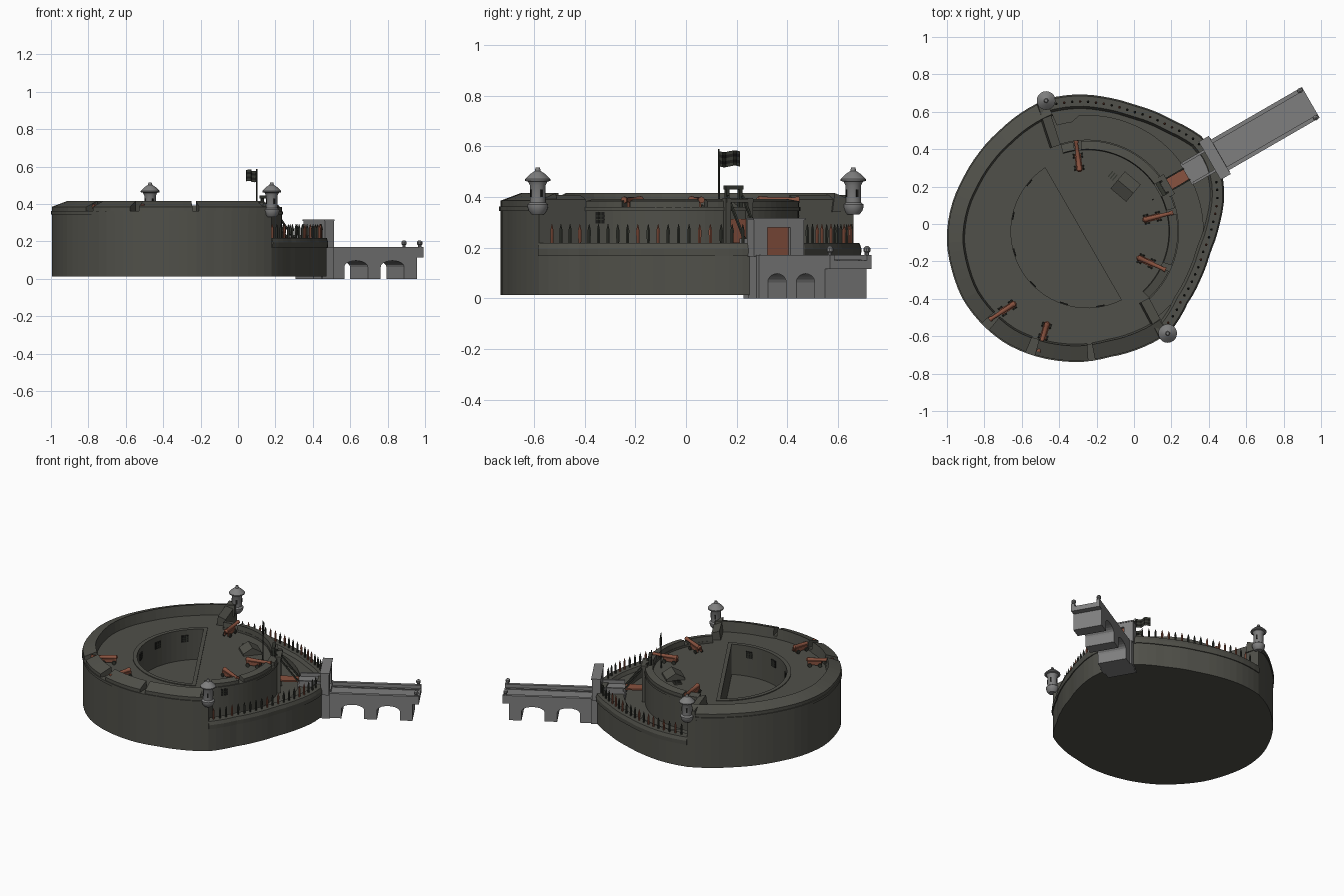
import bpy, bmesh, math, random
from math import sin, cos, radians, pi
from mathutils import Matrix, Vector

if "Cube" in bpy.data.objects:
    bpy.data.objects.remove(bpy.data.objects["Cube"])

random.seed(3)
CX, CY = -0.25, -0.04          # centre of the round keep
AX = radians(30)               # axis of gate and bridge
FRAME = Matrix.Translation((CX, CY, 0)) @ Matrix.Rotation(AX, 4, 'Z')

def mat(name, c):
    m = bpy.data.materials.new(name)
    m.diffuse_color = (*c, 1)
    m.use_nodes = True
    m.node_tree.nodes["Principled BSDF"].inputs["Base Color"].default_value = m.diffuse_color
    return m
STONE = mat("dark_stone", (0.08, 0.08, 0.067))
GREY = mat("grey_stone", (0.21, 0.21, 0.21))
WOOD = mat("red_wood", (0.25, 0.085, 0.05))
IRON = mat("dark_iron", (0.035, 0.038, 0.03))
BLACK = mat("window_dark", (0.012, 0.012, 0.011))

def add(name, me, *mats):
    for m in mats:
        me.materials.append(m)
    ob = bpy.data.objects.new(name, me)
    bpy.context.collection.objects.link(ob)
    return ob

def mesh(name, verts, faces, m, M=Matrix()):
    me = bpy.data.meshes.new(name)
    me.from_pydata([M @ Vector(v) for v in verts], [], faces)
    bm = bmesh.new(); bm.from_mesh(me)
    bmesh.ops.recalc_face_normals(bm, faces=bm.faces)
    bm.to_mesh(me); bm.free()
    return add(name, me, m)

def box(name, c, s, m, M=Matrix(), rot=0, tilt=0):
    T = M @ Matrix.Translation(c) @ Matrix.Rotation(rot, 4, 'Z') @ Matrix.Rotation(tilt, 4, 'Y')
    v = [(x * s[0] / 2, y * s[1] / 2, z * s[2] / 2) for x in (-1, 1) for y in (-1, 1) for z in (-1, 1)]
    f = [(0, 1, 3, 2), (4, 6, 7, 5), (0, 4, 5, 1), (2, 3, 7, 6), (0, 2, 6, 4), (1, 5, 7, 3)]
    return mesh(name, v, f, m, T)

def lathe(name, prof, n, m, M):
    v = [(r * cos(2 * pi * i / n), r * sin(2 * pi * i / n), z) for r, z in prof for i in range(n)]
    f = [(k * n + i, k * n + (i + 1) % n, (k + 1) * n + (i + 1) % n, (k + 1) * n + i)
         for k in range(len(prof) - 1) for i in range(n)]
    f += [tuple(range(n)), tuple(range((len(prof) - 1) * n, len(prof) * n))]
    ob = mesh(name, v, f, m, M)
    for p in ob.data.polygons:
        p.use_smooth = True
    ob.data.set_sharp_from_angle(angle=radians(35))
    return ob

def prism(name, loops, z0, z1, m, M=Matrix()):
    # filled outline (later loops are holes) extruded from z0 to z1
    cu = bpy.data.curves.new(name, 'CURVE')
    cu.dimensions, cu.fill_mode, cu.extrude = '2D', 'BOTH', (z1 - z0) / 2
    for lp in loops:
        s = cu.splines.new('POLY')
        s.points.add(len(lp) - 1)
        for p, q in zip(s.points, lp):
            p.co = (q[0], q[1], 0, 1)
        s.use_cyclic_u, s.use_smooth = True, False
    tmp = bpy.data.objects.new("tmp", cu)
    bpy.context.collection.objects.link(tmp)
    me = bpy.data.meshes.new_from_object(tmp.evaluated_get(bpy.context.evaluated_depsgraph_get()))
    bpy.data.objects.remove(tmp)
    me.transform(M @ Matrix.Translation((0, 0, (z0 + z1) / 2)))
    me.materials.clear()
    return add(name, me, m)

def sweep(name, path, prof, m):
    # profile (inward distance, z) carried along a counter-clockwise path
    v, k = [], len(prof)
    for i, p in enumerate(path):
        a, b = path[max(i - 1, 0)], path[min(i + 1, len(path) - 1)]
        d = Vector((b[0] - a[0], b[1] - a[1])).normalized()
        v += [(p[0] - d.y * o, p[1] + d.x * o, z) for o, z in prof]
    f = [(i * k + j, i * k + (j + 1) % k, (i + 1) * k + (j + 1) % k, (i + 1) * k + j)
         for i in range(len(path) - 1) for j in range(k)]
    f += [tuple(range(k)), tuple(range(len(v) - k, len(v)))]
    return mesh(name, v, f, m)

# Fort outline, stored as radius by angle around the keep
PTS = [(.18, -.58), (.28, -.42), (.35, -.29), (.40, -.15), (.45, 0), (.475, .15), (.465, .26), (.43, .36),
       (.36, .46), (.2, .55), (0, .63), (-.15, .67), (-.29, .685), (-.47, .66), (-.6, .59), (-.71, .5),
       (-.83, .37), (-.91, .24), (-.96, .13), (-.99, 0), (-.995, -.1), (-.97, -.24), (-.91, -.4), (-.81, -.53),
       (-.69, -.63), (-.56, -.69), (-.41, -.725), (-.26, -.73), (-.13, -.705), (.03, -.66), (.18, -.58)]
POLAR = []
for x, y in PTS:
    a = math.degrees(math.atan2(y - CY, x - CX))
    while POLAR and a < POLAR[-1][0]:
        a += 360
    POLAR.append((a, math.hypot(x - CX, y - CY)))
TB, TA, TE = POLAR[0][0], POLAR[13][0], POLAR[-1][0]   # angles of the two turrets

def at(a, r):
    return (CX + r * cos(radians(a)), CY + r * sin(radians(a)))
def rim(a):
    for (a0, r0), (a1, r1) in zip(POLAR, POLAR[1:]):
        if a <= a1 + 1e-6:
            return at(a, r0 + (r1 - r0) * (a - a0) / (a1 - a0))
def span(a0, a1, fn, step=4):
    n = max(2, round((a1 - a0) / step))
    return [fn(a0 + (a1 - a0) * i / n) for i in range(n + 1)]
def keep(a):
    return at(a, 0.485)
def dshape(r, cut):
    e = math.degrees(math.asin(cut / r))
    return span(120 + e, 300 - e, lambda a: at(a, r), 5)

# Foundation, raised body with D-shaped court, low terrace with ditch
left, right = span(TA, TE, rim), span(TB, TA, rim)
prism("foundation", [left[:-1] + right[:-1]], 0.012, 0.14, STONE)
prism("high_body", [left + span(-47, 107, keep), dshape(0.408, 0.025)], 0.14, 0.345, STONE)
prism("court_rim", [dshape(0.435, 0.0), dshape(0.408, 0.025)], 0.34, 0.35, STONE)
ditch = span(-50, 106, lambda a: at(a, 0.62 if abs(a - 28) < 70 else 0.59))
prism("terrace", [right + ditch[::-1]], 0.14, 0.195, STONE)
sweep("terrace_parapet", right, [(-.006, .167), (-.008, .195), (0, .218), (.055, .218), (.07, .19), (.07, .167)], STONE)

# Parapets with gun openings
sweep("outer_cordon", left, [(-.006, .345), (-.006, .362), (.085, .362), (.085, .34)], STONE)
for i, (a, b) in enumerate([(TA, 221), (225, 243), (247, 270.5), (273.5, TE)]):
    sweep(f"outer_parapet_{i}", span(a, b, rim), [(0, .36), (0, .385), (.08, .415), (.09, .34)], STONE)
sweep("keep_cordon", span(-47, 107, keep), [(-.006, .345), (-.006, .36), (.05, .36), (.05, .34)], STONE)
for i, (a, b) in enumerate([(-47, -26), (-22, 11), (15, 25), (35, 94), (99, 107)]):
    sweep(f"keep_parapet_{i}", span(a, b, keep), [(0, .355), (0, .383), (.045, .392), (.05, .34)], STONE)
prof = [(0, .34), (0, .39), (.05, .408), (.06, .34)]
sweep("flank_parapet_south", [rim(TB), keep(-47)], prof, STONE)
sweep("flank_parapet_north", [keep(107), rim(TA)], prof, STONE)

# Watch turrets
for i, (x, y) in enumerate([(-.47, .66), (.18, -.585)]):
    M = Matrix.Translation((x, y, 0))
    lathe(f"turret_{i}", [(.024, .33), (.036, .345), (.041, .362), (.041, .37), (.031, .378), (.031, .445),
                          (.038, .46), (.05, .463), (.05, .47), (.03, .49), (.012, .502), (.008, .516)], 20, GREY, M)
    for k in range(4):
        a = AX + k * pi / 2
        box(f"turret_slit_{i}_{k}", (x + .031 * cos(a), y + .031 * sin(a), .415), (.004, .01, .03), BLACK, rot=a)

# Palisade
def stake(name, x, y, m):
    lathe(name, [(.0065, .21), (.0075, .268), (.001, .293)], 6, m, Matrix.Translation((x, y, 0)))
last, a = None, TB + 3
while a < TA - 2:
    p = Vector(rim(a))
    p = p + (Vector((CX, CY)) - p).normalized() * 0.03
    if (last is None or (p - last).length > 0.042) and abs(a - 30) > 8:
        stake("palisade_stake", p.x, p.y, random.choice([WOOD, IRON, IRON]))
        last = p
    a += 0.1

# Bridge: side profile with two arches, parapets, end posts
def arch(a, b):
    c, h = (a + b) / 2, (b - a) / 2
    return [(a, 0)] + [(c - h * cos(pi * i / 10), .063 + .034 * sin(pi * i / 10)) for i in range(11)] + [(b, 0)]
side = [(.7, 0)] + arch(.89, 1.035) + arch(1.115, 1.26) + [(1.34, 0), (1.34, .115), (1.38, .115), (1.38, .148), (.7, .148)]
prism("bridge", [side], -.095, .095, GREY, FRAME @ Matrix.Rotation(pi / 2, 4, 'X'))
for s in (-1, 1):
    box("bridge_parapet", (1.09, s * .084, .158), (.58, .022, .024), GREY, FRAME)
    box("bridge_kerb", (1.09, s * .05, .149), (.56, .008, .006), GREY, FRAME)
    lathe("bridge_post", [(.009, .165), (.009, .18), (.014, .185), (.014, .198), (.005, .206)], 10, GREY,
          FRAME @ Matrix.Translation((1.362, s * .084, 0)))

# Gatehouse and inner causeway
box("gate_base", (.785, 0, .085), (.07, .21, .17), GREY, FRAME)
for s in (-1, 1):
    box("gate_jamb", (.787, s * .083, .24), (.055, .062, .15), GREY, FRAME)
box("gate_lintel", (.787, 0, .297), (.055, .108, .036), GREY, FRAME)
box("gate_coping", (.787, 0, .313), (.062, .235, .008), GREY, FRAME)
box("gate_door", (.79, 0, .222), (.02, .106, .114), WOOD, FRAME)
box("causeway", (.685, 0, .175), (.15, .13, .075), GREY, FRAME)
for s in (-1, 1):
    box("causeway_wall", (.69, s * .06, .22), (.14, .014, .03), GREY, FRAME)

# Keep entrance: door, drawbridge, hoisting frame with beams
box("keep_door", (.485, 0, .262), (.009, .075, .1), WOOD, FRAME)
box("drawbridge", (.55, 0, .216), (.125, .07, .01), WOOD, FRAME)
for s in (-1, 1):
    box("door_pilaster", (.487, s * .05, .27), (.03, .022, .25), STONE, FRAME)
    box("hoist_post", (.455, s * .03, .39), (.014, .014, .1), IRON, FRAME)
    box("hoist_beam", (.54, s * .034, .31), (.235, .008, .009), IRON, FRAME, tilt=radians(52))
box("hoist_beam_top", (.455, 0, .437), (.022, .08, .016), IRON, FRAME)
box("door_lintel", (.487, 0, .385), (.04, .12, .014), STONE, FRAME)

# Cannons: barrel, carriage, wheels
for i, (x, y, d) in enumerate([(-.3, .36, 97), (.125, .04, 14), (.09, -.21, -24), (-.70, -.465, 213), (-.485, -.6, 253)]):
    M = Matrix.Translation((x, y, 0)) @ Matrix.Rotation(radians(d), 4, 'Z')
    B = M @ Matrix.Translation((-.075, 0, .388)) @ Matrix.Rotation(pi / 2, 4, 'Y')
    lathe(f"cannon_barrel_{i}", [(.005, -.008), (.015, 0), (.015, .012), (.013, .016), (.010, .145), (.013, .15), (.013, .162)], 10, WOOD, B)
    for s in (-1, 1):
        box(f"carriage_cheek_{i}", (-.03, s * .013, .37), (.09, .008, .026), WOOD, M)
        for u in (-.06, .005):
            W = M @ Matrix.Translation((u, s * .022, .358)) @ Matrix.Rotation(pi / 2, 4, 'X')
            lathe(f"carriage_wheel_{i}", [(.013, -.004), (.013, .004)], 10, IRON, W)

# Shed with sloped roof and stair hatch on the platform
S = Matrix.Translation((-.045, .2, 0)) @ Matrix.Rotation(radians(-40), 4, 'Z')
mesh("shed", [(x, y, z) for x in (-.055, .055) for y, z in ((-.06, .34), (.06, .34), (.06, .36), (0, .395), (-.06, .36))],
     [(0, 1, 2, 3, 4), (9, 8, 7, 6, 5)] + [(i, (i + 1) % 5, 5 + (i + 1) % 5, 5 + i) for i in range(5)], STONE, S)
box("stair_hatch", (-.09, 0, .347), (.05, .05, .012), STONE, S)
for k in range(3):
    box("hatch_bar", (-.105 + k * .015, 0, .354), (.006, .04, .004), IRON, S)

# Windows on the keep wall and around the court
def window(name, a, r, z):
    T = Matrix.Translation((*at(a, r), z)) @ Matrix.Rotation(radians(a), 4, 'Z')
    box(name, (0, 0, 0), (.006, .044, .046), BLACK, T)
    for o in (-.007, .007):
        box(name + "_bar", (0, o, 0), (.009, .004, .046), IRON, T)
        box(name + "_crossbar", (0, 0, o), (.009, .044, .004), IRON, T)
for a in (-38, 97):
    window("keep_window", a, .484, .318)
for a in range(140, 300, 28):
    window("court_window", a, .405, .29)

# Flagpole and striped waving flag
lathe("flagpole", [(.004, .34), (.003, .588)], 8, IRON, Matrix.Translation((.1, .13, 0)))
v = [(.1 - .055 * i / 8 + .006 * sin(i * 1.5), .13 + .085 * i / 8 + .004 * sin(i * 1.5), .52 + .012 * j - .004 * sin(i * .8))
     for i in range(9) for j in range(6)]
flag = mesh("flag", v, [(i * 6 + j, i * 6 + j + 1, i * 6 + j + 7, i * 6 + j + 6) for i in range(8) for j in range(5)], IRON)
flag.data.materials.append(BLACK)
for p in flag.data.polygons:
    p.material_index = p.index % 5 % 2
